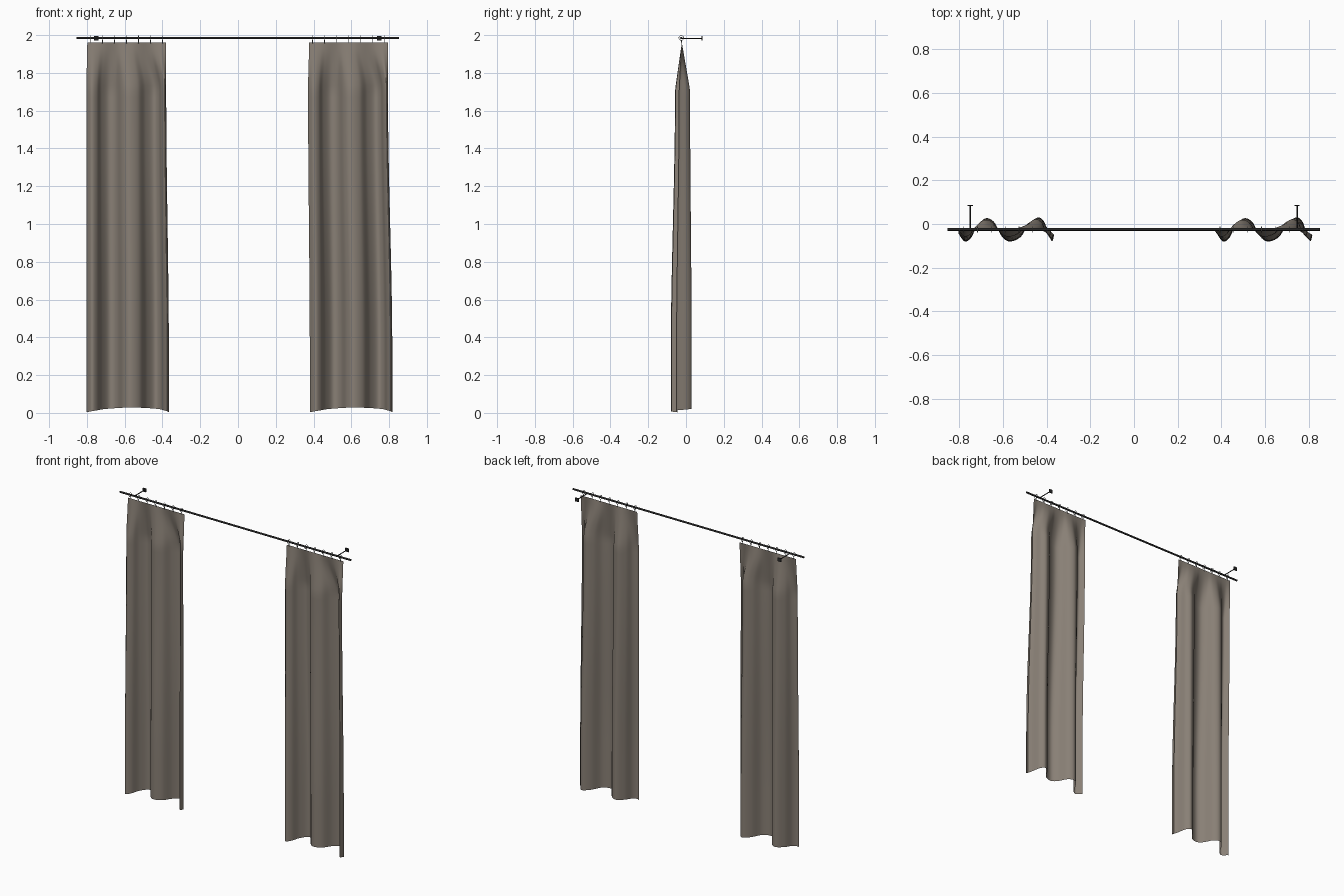
import bpy, bmesh, math
from mathutils import Vector

if "Cube" in bpy.data.objects:
    bpy.data.objects.remove(bpy.data.objects["Cube"])

ROD_Y, ROD_Z = -0.025, 1.985


def material(name, col):
    m = bpy.data.materials.new(name)
    m.diffuse_color = (*col, 1)
    m.use_nodes = True
    m.node_tree.nodes["Principled BSDF"].inputs["Base Color"].default_value = m.diffuse_color
    return m


FABRIC = material("taupe_fabric", (0.25, 0.215, 0.18))
METAL = material("dark_metal", (0.02, 0.02, 0.02))
STEEL = material("ring_metal", (0.2, 0.21, 0.21))


def finish(o, name, mat):
    o.name = name
    o.data.materials.append(mat)
    bpy.ops.object.shade_smooth_by_angle(angle=math.radians(50))
    return o


def rod(name, a, b, r, mat, n=16):
    a, b = Vector(a), Vector(b)
    bpy.ops.mesh.primitive_cylinder_add(vertices=n, radius=r, depth=(b - a).length, location=(a + b) / 2)
    o = bpy.context.object
    o.rotation_euler = (b - a).to_track_quat('Z', 'Y').to_euler()
    return finish(o, name, mat)


# Fold cross-section at the hem (left curtain, seen from above)
FOLDS = [(-.803, -.045), (-.775, -.08), (-.745, -.062), (-.72, -.012), (-.68, .026),
         (-.64, .008), (-.607, -.055), (-.57, -.08), (-.52, -.06), (-.482, -.002),
         (-.44, .03), (-.41, .008), (-.393, -.045), (-.375, -.078), (-.366, -.05)]


def spline(pts, t):
    f = t * (len(pts) - 1)
    i = min(int(f), len(pts) - 2)
    f -= i
    p = [Vector(pts[max(0, min(len(pts) - 1, i + k))]) for k in (-1, 0, 1, 2)]
    return 0.5 * (2 * p[1] + (p[2] - p[0]) * f + (2 * p[0] - 5 * p[1] + 4 * p[2] - p[3]) * f ** 2
                  + (3 * p[1] - p[0] - 3 * p[2] + p[3]) * f ** 3)


def smooth(t):
    t = max(0, min(1, t))
    return t * t * (3 - 2 * t)


# Curtain: flat at the rings, opening into folds that deepen downwards
def curtain(name, shift, spread):
    nu, nv = 112, 60
    bm = bmesh.new()
    grid = []
    for j in range(nv + 1):
        v = j / nv
        row = []
        for i in range(nu + 1):
            u = i / nu
            hem = 0.003 + 0.025 * math.sin(math.pi * u)
            if u == 0:
                hem = 0.0
            z = 1.96 + (hem - 1.96) * v
            p = spline(FOLDS, u)
            open_ = min(1, (1.96 - z) / 0.25)          # pinch near the top
            low = smooth((1.7 - z) / 1.4)              # lower part drifts
            y = -0.022 + (p.y + 0.022) * open_ * (0.72 + 0.28 * low)
            y += 0.006 * open_ * (1 - low)
            flat_x = -0.798 + 0.418 * u
            hang_x = p.x - 0.014 * (1 - low) * u
            x = flat_x + (hang_x - flat_x) * smooth(open_)
            row.append(bm.verts.new((x + shift + spread * low, y, z)))
        grid.append(row)
    for a, b in zip(grid, grid[1:]):
        for i in range(nu):
            bm.faces.new((a[i], b[i], b[i + 1], a[i + 1]))
    me = bpy.data.meshes.new(name)
    bm.to_mesh(me)
    bm.free()
    o = bpy.data.objects.new(name, me)
    bpy.context.collection.objects.link(o)
    me.materials.append(FABRIC)
    for f in me.polygons:
        f.use_smooth = True


curtain("left_curtain", 0, 0)
curtain("right_curtain", 1.174, 0.009)

# Curtain rod
rod("curtain_rod", (-0.855, ROD_Y, ROD_Z), (0.852, ROD_Y, ROD_Z), 0.006, METAL)

# Wall brackets with mounting plates
for side, x in (("left", -0.75), ("right", 0.747)):
    rod(side + "_bracket_arm", (x, ROD_Y, ROD_Z - 0.002), (x, 0.084, ROD_Z - 0.002), 0.003, METAL, 12)
    bpy.ops.mesh.primitive_cube_add(size=1, location=(x, 0.0845, ROD_Z - 0.002))
    o = bpy.context.object
    o.scale = (0.024, 0.005, 0.024)
    finish(o, side + "_bracket_plate", METAL)

# Rings and the clips that hold the fabric
for side, start in (("left", -0.78), ("right", 0.394)):
    for k in range(7):
        x = start + 0.0633 * k
        bpy.ops.mesh.primitive_torus_add(major_radius=0.0125, minor_radius=0.0015, major_segments=20,
                                         minor_segments=8, location=(x, ROD_Y, ROD_Z),
                                         rotation=(0, math.pi / 2, 0))
        finish(bpy.context.object, f"{side}_ring_{k + 1}", STEEL)
        rod(f"{side}_clip_{k + 1}", (x, ROD_Y, 1.973), (x, -0.022, 1.955), 0.002, STEEL, 8)
